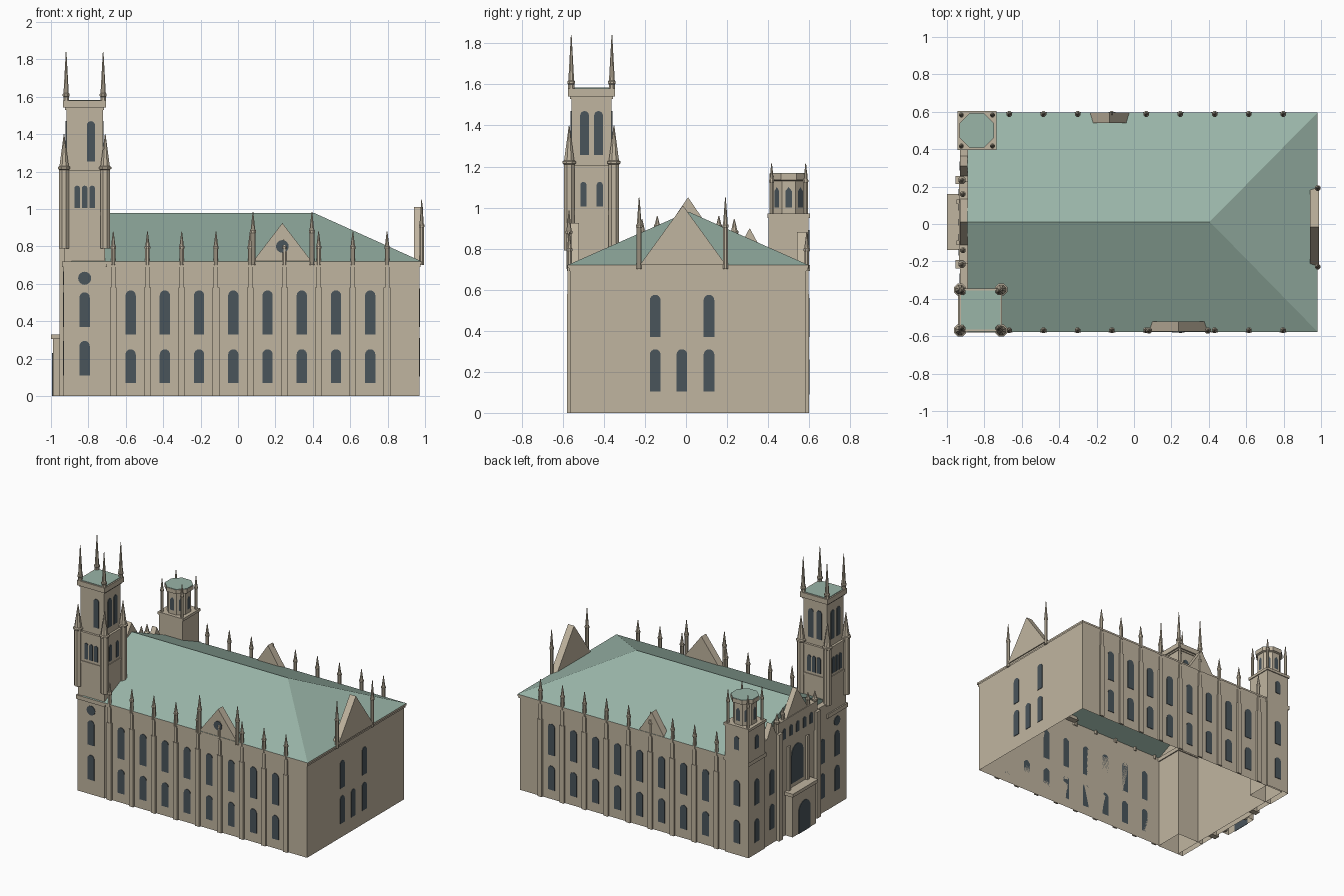
import bpy, bmesh, math

cube = bpy.data.objects.get("Cube")
if cube:
    bpy.data.objects.remove(cube)


def material(name, rgb):
    m = bpy.data.materials.new(name)
    m.use_nodes = True
    m.diffuse_color = (*rgb, 1)
    m.node_tree.nodes["Principled BSDF"].inputs["Base Color"].default_value = (*rgb, 1)
    return m


STONE = material("warm stone", (0.53, 0.46, 0.35))
COPPER = material("green copper", (0.32, 0.46, 0.39))
GLASS = material("dark glass", (0.068, 0.09, 0.105))
parts = {}


def part(name, mat):
    if name not in parts:
        parts[name] = (bmesh.new(), mat)
    return parts[name][0]


def add(name, mat, verts, faces):
    bm = part(name, mat)
    vs = [bm.verts.new(v) for v in verts]
    for f in faces:
        bm.faces.new([vs[i] for i in f])


def box(name, x, y, z, mat=STONE, ends=True):
    """Box between pairs of limits; without ends it is an open wall shell."""
    verts = [(a, b, c) for c in z for a, b in
             ((x[0], y[0]), (x[1], y[0]), (x[1], y[1]), (x[0], y[1]))]
    faces = [(i, (i + 1) % 4, (i + 1) % 4 + 4, i + 4) for i in range(4)]
    if ends:
        faces += [(3, 2, 1, 0), (4, 5, 6, 7)]
    add(name, mat, verts, faces)


def square(name, cx, cy, half, z, mat=STONE, ends=True):
    box(name, (cx - half, cx + half), (cy - half, cy + half), z, mat, ends)


def panel(name, mat, outline, side, pos, depth):
    """Outline in (along, up), raised outward from a wall on one side."""
    def place(u, v, d):
        return {"S": (u, pos - d, v), "N": (u, pos + d, v),
                "E": (pos + d, u, v), "W": (pos - d, u, v)}[side]
    n = len(outline)
    verts = [place(u, v, d) for d in (0, depth) for u, v in outline]
    faces = [(i, (i + 1) % n, (i + 1) % n + n, i + n) for i in range(n)]
    add(name, mat, verts, faces + [tuple(range(n)), tuple(range(n, 2 * n))])


def window(name, side, pos, u, z0, z1, w):
    """Round-headed glass plate."""
    r = w / 2
    arch = [(u + r * math.cos(a), z1 - r + r * math.sin(a))
            for a in (math.pi * i / 8 for i in range(9))]
    panel(name, GLASS, [(u - r, z0), (u + r, z0)] + arch, side, pos, 0.004)


def round_window(name, side, pos, u, z, r):
    ring = [(u + r * math.cos(a), z + r * math.sin(a))
            for a in (math.tau * i / 16 for i in range(16))]
    panel(name, GLASS, ring, side, pos, 0.004)


def gable(name, side, pos, u, half, z0, z1, depth):
    panel(name, STONE, [(u - half, z0), (u + half, z0), (u, z1)], side, pos, depth)


def lathe(name, mat, x, y, profile, sides=8):
    """Stack of polygon rings (radius, height) around a vertical axis."""
    verts = [(x + r * math.cos(a), y + r * math.sin(a), z) for r, z in profile
             for a in (math.tau * (i + 0.5) / sides for i in range(sides))]
    n = len(profile)
    faces = [(k * sides + i, k * sides + (i + 1) % sides,
              (k + 1) * sides + (i + 1) % sides, (k + 1) * sides + i)
             for k in range(n - 1) for i in range(sides)]
    faces += [tuple(range(sides)), tuple(range((n - 1) * sides, n * sides))]
    add(name, mat, verts, faces)


def pinnacle(name, x, y, r, z0, collar, tip):
    lathe(name, STONE, x, y, [(r, z0), (r, collar), (r * 1.25, collar + 0.005),
          (r * 1.25, collar + 0.015), (r * 0.95, collar + 0.02), (0.002, tip)])


# Main hall: open walls, cornice and hipped roof
S, N, E, W = -0.565, 0.585, 0.97, -0.89
box("hall_walls", (W, E), (S, N), (0, 0.72), ends=False)
for z0, z1, out in ((0.69, 0.705, 0.006), (0.705, 0.72, 0.012)):
    box("cornice", (W, E + out), (S - out, N + out), (z0, z1), ends=False)
for x in ((W, E + 0.012),):
    eave = [(x[0], S - 0.012, 0.72), (x[1], S - 0.012, 0.72),
            (x[1], N + 0.012, 0.72), (x[0], N + 0.012, 0.72)]
    ridge = [(W, 0.012, 0.98), (0.405, 0.012, 0.98)]
    add("hall_roof", COPPER, eave + ridge,
        [(0, 1, 5, 4), (1, 2, 5), (2, 3, 4, 5), (3, 0, 4)])

# Side bays: buttresses with pinnacles and two tiers of windows
PITCH = 0.183
for side, wall, d in (("S", S, -1), ("N", N, 1)):
    for i in range(9):
        x = -0.667 + PITCH * i
        for half, out, z1 in ((0.018, 0.014, 0.58), (0.012, 0.011, 0.72)):
            ys = sorted((wall, wall + d * out))
            box("buttresses", (x - half, x + half), ys, (0, z1))
        pinnacle("buttress_pinnacles", x, wall + d * 0.003, 0.013, 0.7, 0.785, 0.88)
        if i < 8:
            window("hall_windows", side, wall, x + 0.093, 0.33, 0.565, 0.055)
            window("hall_windows", side, wall, x + 0.093, 0.07, 0.25, 0.055)

# Roof-edge gables
gable("front_gable", "S", S + 0.045, 0.237, 0.157, 0.72, 0.925, 0.055)
round_window("front_gable_window", "S", S - 0.01, 0.237, 0.8, 0.034)
for x in (0.08, 0.395):
    pinnacle("front_gable_pinnacles", x, S - 0.005, 0.014, 0.7, 0.87, 0.985)
gable("back_gable", "N", N - 0.045, -0.13, 0.105, 0.72, 0.88, 0.055)
gable("end_gable", "E", E - 0.03, -0.015, 0.21, 0.72, 1.01, 0.05)
for y in (-0.228, 0.192):
    pinnacle("end_gable_pinnacles", E + 0.012, y, 0.013, 0.7, 0.9, 1.05)

# End wall windows and corner strips
for y in (-0.15, -0.02, 0.112):
    window("end_windows", "E", E, y, 0.105, 0.31, 0.052)
    if abs(y) > 0.1:
        window("end_windows", "E", E, y, 0.37, 0.575, 0.052)

# Tall corner tower
TX, TY = -0.82, -0.46
square("tower_base", TX, TY, 0.112, (0, 0.72), ends=False)
square("tower_shaft", TX, TY, 0.11, (0.72, 1.2))
square("tower_belfry", TX, TY, 0.098, (1.2, 1.54))
for half, z in ((0.12, (0.69, 0.72)), (0.115, (0.965, 0.985)), (0.115, (1.19, 1.205)),
                (0.104, (1.53, 1.542)), (0.115, (1.542, 1.58))):
    square("tower_bands", TX, TY, half, z)
square("tower_roof", TX, TY, 0.105, (1.58, 1.584), COPPER)
for sx in (-1, 1):
    for sy in (-1, 1):
        pinnacle("tower_corner_posts", TX + sx * 0.11, TY + sy * 0.109, 0.028, 0.79, 1.21, 1.4)
        pinnacle("tower_top_pinnacles", TX + sx * 0.099, TY + sy * 0.099, 0.016, 1.58, 1.6, 1.84)
for side, c, d in (("S", TY, -1), ("N", TY, 1), ("E", TX, 1), ("W", TX, -1)):
    u = TX if side in "SN" else TY
    for k in ((1,) if side == "S" else (-1, 1)):
        window("belfry_windows", side, c + d * 0.098, u + k * 0.034, 1.255, 1.47, 0.043)
    for k in ((-1, 1) if side == "E" else (-1, 0, 1)):
        window("tower_shaft_windows", side, c + d * 0.11, u + k * 0.04, 1.005, 1.125, 0.03)
    if side in "SW":
        round_window("tower_round_windows", side, c + d * 0.112, u, 0.63, 0.035)
        for z in (0.11, 0.37):
            window("tower_base_windows", side, c + d * 0.112, u, z, z + 0.185, 0.055)

# Back corner turret with octagonal lantern
BX, BY, HALF = -0.84, 0.5, 0.097
square("turret_base", BX, BY, HALF, (0, 0.96), ends=False)
square("turret_ledge", BX, BY, HALF + 0.007, (0.95, 0.97))
square("turret_ledge", BX, BY, HALF + 0.007, (0.69, 0.72), ends=False)
lathe("turret_lantern", STONE, BX, BY, [(0.085, 0.97), (0.085, 1.13),
      (0.1, 1.135), (0.1, 1.165)])
lathe("turret_roof", COPPER, BX, BY, [(0.098, 1.165), (0.098, 1.169)])
for sx in (-1, 1):
    for sy in (-1, 1):
        pinnacle("turret_pinnacles", BX + sx * 0.083, BY + sy * 0.083, 0.011, 0.97, 1.12, 1.215)
apothem = 0.085 * math.cos(math.pi / 8)
for k in range(8):
    a = math.tau * k / 8
    c, s = math.cos(a), math.sin(a)
    quad = [(-0.016, 1.0), (0.016, 1.0), (0.016, 1.08), (0, 1.1), (-0.016, 1.08)]
    add("lantern_windows", GLASS, [(BX + c * (apothem + 0.003) - s * u,
        BY + s * (apothem + 0.003) + c * u, z) for u, z in quad], [tuple(range(5))])
for side, pos, u in (("N", BY + HALF, BX), ("W", BX - HALF, BY)):
    for z0, z1, w in ((0.79, 0.89, 0.04), (0.37, 0.56, 0.052), (0.09, 0.26, 0.052)):
        window("turret_windows", side, pos, u, z0, z1, w)

# Entrance facade with stepped top and central gable
FX, FY = -0.93, 0.01
box("facade_wall", (FX, W), (-0.35, 0.405), (0, 0.8), ends=False)
box("facade_wall", (FX, W), (-0.35, 0.405), (0.79, 0.8))
box("facade_centre", (FX - 0.005, W), (FY - 0.22, FY + 0.22), (0.66, 0.87))
gable("facade_gable", "W", W, FY, 0.13, 0.86, 1.05, 0.04)
gable("facade_side_gable", "W", W, 0.31, 0.06, 0.79, 0.9, 0.04)
for k in (-1, 1):
    y = FY + k * 0.225
    box("facade_buttresses", (FX - 0.025, W), (y - 0.022, y + 0.022), (0, 0.8))
    pinnacle("facade_pinnacles", FX + 0.01, y, 0.017, 0.8, 0.87, 0.945)
    pinnacle("facade_pinnacles", FX + 0.015, FY + k * 0.15, 0.013, 0.86, 0.9, 0.96)
    box("facade_buttresses", (FX - 0.018, FX), (FY + k * 0.11 - 0.012, FY + k * 0.11 + 0.012), (0, 0.66))
    for z in (0.11, 0.37):
        window("facade_side_windows", "W", FX, FY + k * 0.3, z, z + 0.185, 0.05)
for k in range(-2, 3):
    window("facade_small_windows", "W", FX - 0.005, FY + k * 0.08, 0.73, 0.81, 0.035)
window("facade_great_window", "W", FX, FY, 0.36, 0.64, 0.14)

# Entrance porch
box("porch", (-0.99, FX), (FY - 0.14, FY + 0.14), (0, 0.31), ends=False)
box("porch_coping", (-1.0, FX), (FY - 0.15, FY + 0.15), (0.305, 0.33))
window("porch_door", "W", -0.99, FY, 0, 0.23, 0.14)

for name, (bm, mat) in parts.items():
    bmesh.ops.recalc_face_normals(bm, faces=bm.faces)
    mesh = bpy.data.meshes.new(name)
    bm.to_mesh(mesh)
    bm.free()
    mesh.materials.append(mat)
    bpy.context.collection.objects.link(bpy.data.objects.new(name, mesh))
